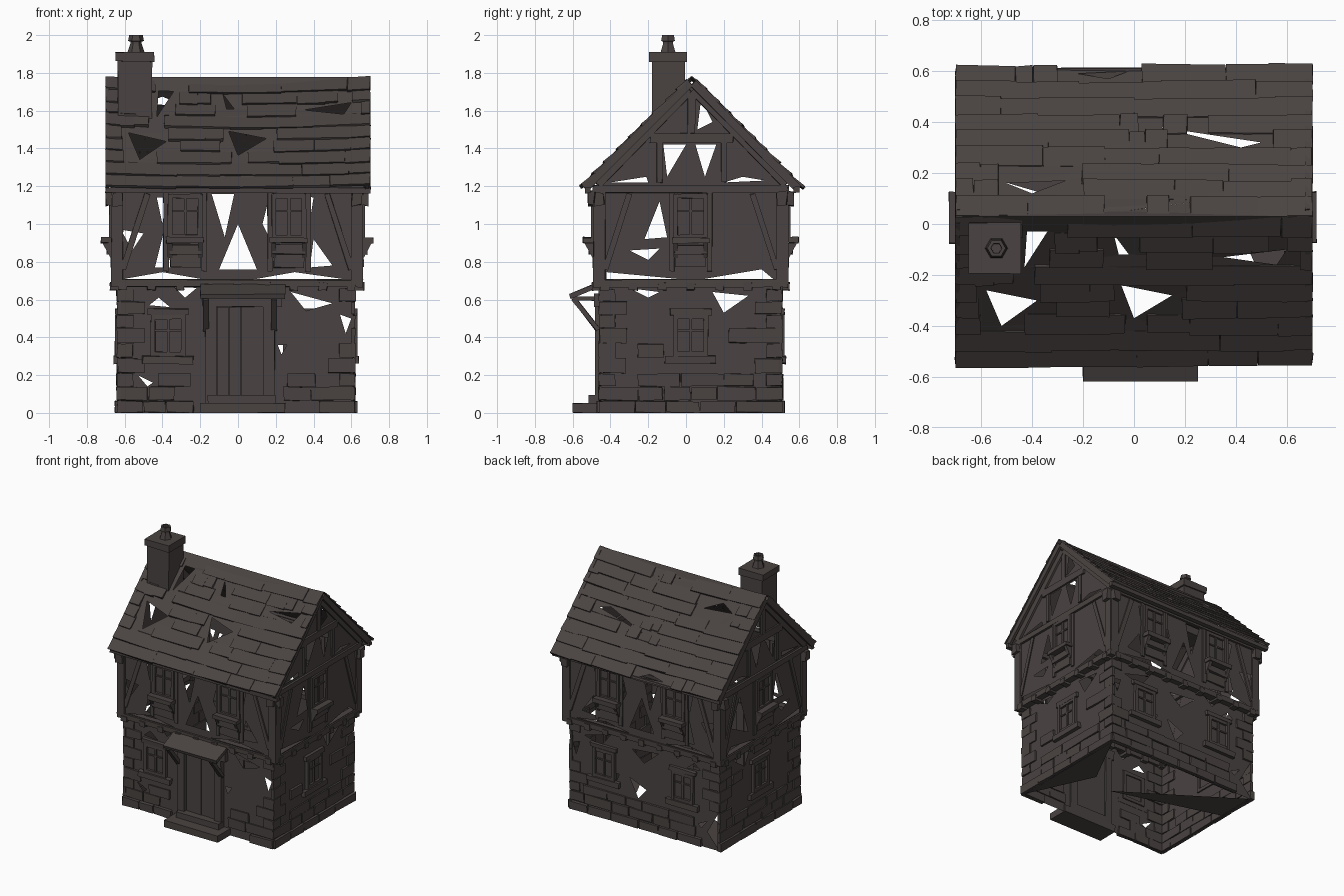
import bpy, bmesh, math, random
from mathutils import Vector, geometry

if "Cube" in bpy.data.objects:
    bpy.data.objects.remove(bpy.data.objects["Cube"])
random.seed(4)
R = random.uniform

mat = bpy.data.materials.new("dark weathered brown")
mat.diffuse_color = (0.068, 0.057, 0.054, 1)
mat.use_nodes = True
mat.node_tree.nodes["Principled BSDF"].inputs["Base Color"].default_value = mat.diffuse_color
parts = {}


def part(name):
    return parts.setdefault(name, bmesh.new())


# ---- surface maps: (u, v, distance outward) -> 3D point
def wall(side, front, back, right, left):
    return {"front": lambda u, v, d: Vector((u, front - d, v)),
            "back": lambda u, v, d: Vector((u, back + d, v)),
            "right": lambda u, v, d: Vector((right + d, u, v)),
            "left": lambda u, v, d: Vector((left - d, u, v))}[side]


def ground(side):
    return wall(side, -.45, .50, .61, -.63)


def upper(side):
    return wall(side, -.48, .53, .65, -.66)


def slope(sgn):
    def f(u, v, d):
        t = (v - .03) * sgn / .59
        sag = .022 * (1 - (u / .7) ** 2) * (1 - t / 2)
        return Vector((u, v + sgn * d * .7, 1.778 - .59 * t - sag + d * .71))
    return f


def world(u, v, d):
    return Vector((u, d, v))


def profile(u, v, d):
    return Vector((d, u, v))


# ---- builders
def hexa(bm, f, quad, d0, d1, jit=0.0):
    vs = [bm.verts.new(f(u + R(-jit, jit), v + R(-jit, jit), d + R(-jit, jit) * .4))
          for d in (d0, d1) for u, v in quad]
    for q in ((0, 1, 2, 3), (7, 6, 5, 4), (0, 4, 5, 1), (1, 5, 6, 2), (2, 6, 7, 3), (3, 7, 4, 0)):
        bm.faces.new([vs[i] for i in q])


def block(bm, f, u0, u1, v0, v1, d0, d1, jit=0.0):
    hexa(bm, f, [(u0, v0), (u1, v0), (u1, v1), (u0, v1)], d0, d1, jit)


def beam(bm, f, a, b, w, d0, d1, jit=.003):
    a, b = Vector(a), Vector(b)
    n = (b - a).normalized().orthogonal() * w / 2
    hexa(bm, f, [a - n, b - n, b + n, a + n], d0, d1, jit)


def panel(bm, f, outline, holes=(), d=0.0):
    loops = [[Vector((u, v, 0)) for u, v in loop] for loop in (outline, *holes)]
    vs = [bm.verts.new(f(p.x, p.y, d)) for loop in loops for p in loop]
    for tri in geometry.tessellate_polygon(loops):
        bm.faces.new([vs[i] for i in tri])


def blocked(holes, u0, u1, v0, v1):
    for h in holes:
        t = [Vector(p) for p in h]
        if any(u0 < p.x < u1 and v0 < p.y < v1 for p in t):
            return True
        for i in range(6):
            for j in range(3):
                p = Vector((u0 + (u1 - u0) * i / 5, v0 + (v1 - v0) * j / 2))
                if geometry.intersect_point_tri_2d(p, *t):
                    return True
    return False


# broken gaps in the weathered surfaces
ground_long = [[(-.47, .57), (-.36, .56), (-.42, .61)], [(-.35, .68), (-.22, .66), (-.28, .61)],
               [(.28, .64), (.36, .54), (.5, .58)], [(.21, .36), (.26, .36), (.23, .31)],
               [(-.53, .2), (-.45, .16), (-.48, .14)], [(.54, .52), (.6, .5), (.57, .42)]]
ground_short = [[(.14, .64), (.33, .62), (.2, .53)], [(-.3, .66), (-.14, .64), (-.2, .61)]]
upper_long = [[(-.62, .97), (-.5, .95), (-.56, .86)], [(-.44, .77), (-.3, .77), (-.39, .97)],
              [(-.43, 1.14), (-.38, 1.14), (-.4, 1.0)], [(-.14, 1.16), (-.02, 1.16), (-.07, .93)],
              [(-.1, .76), (.1, .76), (0, 1.0)], [(.13, 1.0), (.17, 1.16), (.2, .86)],
              [(.35, 1.15), (.4, 1.14), (.37, .95)], [(.4, .92), (.5, .78), (.38, .77)],
              [(-.6, .71), (-.2, .71), (-.4, .745)], [(.1, .71), (.55, .71), (.3, .745)]]
upper_short = [[(-.22, .92), (-.1, .93), (-.14, 1.12)], [(-.3, .86), (-.14, .87), (-.2, .81)],
               [(-.42, .745), (-.05, .71), (-.42, .71)], [(.1, .71), (.46, .71), (.4, .76)]]
gable_holes = [[(-.12, 1.42), (0, 1.42), (-.1, 1.25)], [(.05, 1.42), (.16, 1.42), (.1, 1.25)],
               [(.06, 1.5), (.14, 1.54), (.08, 1.66)], [(-.4, 1.22), (-.2, 1.22), (-.21, 1.25)],
               [(.2, 1.22), (.42, 1.23), (.3, 1.25)]]
roof_front = [[(-.58, -.26), (-.38, -.3), (-.52, -.4)], [(-.05, -.24), (.15, -.28), (0, -.37)],
              [(.35, -.13), (.6, -.1), (.56, -.16)], [(-.43, -.17), (-.34, -.03), (-.42, -.03)],
              [(-.08, -.04), (-.02, -.12), (-.06, -.12)]]
roof_back = [[(.1, .38), (.5, .32), (.42, .3)], [(-.5, .16), (-.27, .17), (-.4, .12)],
             [(-.04, .05), (.22, .085), (.03, .06)], [(-.22, .59), (-.02, .6), (-.1, .57)]]
extra = {("back", 0): [[(-.62, .02), (-.62, .28), (-.53, .12)], [(-.12, .6), (.1, .58), (0, .5)],
                       [(.05, .22), (.12, .36), (-.02, .3)]],
         ("left", 1): [[(.2, .8), (.3, 1.1), (.4, .9)]]}


# ---- windows
def window(f, u, z0, z1, w, planter):
    bm, a, b = part("window_frames"), u - w / 2, u + w / 2
    for s in (a, b):
        block(bm, f, s - .012, s + .012, z0, z1, -.01, .022, .002)
    for z in (z0 + .012, z1 - .012):
        block(bm, f, a, b, z - .012, z + .012, -.01, .02, .002)
    block(bm, f, u - .007, u + .007, z0, z1, 0, .014)
    block(bm, f, a, b, z0 + .6 * (z1 - z0), z0 + .6 * (z1 - z0) + .01, 0, .012)
    panel(part("window_panes"), f, [(a, z0), (b, z0), (b, z1), (a, z1)], d=.004)
    sills = part("window_sills")
    if planter:
        block(sills, f, a - .02, b + .02, z0 - .02, z0 + .01, 0, .066, .004)
        block(sills, f, a - .005, b + .005, z0 - .08, z0 - .03, 0, .035, .004)
        block(sills, f, a, b, z0 - .15, z0 - .08, 0, .015, .004)
        for s in (a, b):
            hexa(sills, lambda p, q, d: f(d, q, p), [(0, z0 - .1), (.015, z0 - .1), (.058, z0 - .02), (0, z0 - .02)],
                 s - .012, s + .012)
    else:
        block(sills, f, a - .055, b + .055, z0 - .04, z0, 0, .03, .004)
        block(sills, f, a - .03, b + .03, z1, z1 + .03, 0, .022, .004)


ground_win = {"front": [-.37], "back": [-.33, .33], "right": [.025], "left": [.025]}
upper_win = {"front": [-.28, .27], "back": [-.28, .27], "right": [.025], "left": [.025]}

for side in ("front", "back", "right", "left"):
    long = side in ("front", "back")
    # ground floor: stone wall, full courses at the bottom, quoins and loose stones above
    f, holes = ground(side), (ground_long if long else ground_short) + extra.get((side, 0), [])
    a, b = (-.63, .61) if long else (-.45, .50)
    panel(part("ground_walls"), f, [(a, 0), (b, 0), (b, .7), (a, .7)], holes)
    stones = part("wall_stones")
    for row, (z0, z1) in enumerate([(0, .065), (.065, .14), (.14, .21), (.21, .29), (.29, .37),
                                    (.37, .45), (.45, .52), (.52, .59), (.59, .66)]):
        u = a - .012
        while u < b:
            w = R(.11, .24)
            e = b + .012 if b - u - w < .08 else u + w
            corner = u < a or e > b
            s0, s1 = u, e
            if corner and row > 1:
                w = .15 if row % 2 else .09
                s0, s1 = (u, u + w) if u < a else (e - w, e)
            clear = not blocked(holes, s0, s1, z0, z1)
            if side == "front":
                clear = clear and not (s0 < .2 and s1 > -.19)
            for c in ground_win[side]:
                clear = clear and not (s0 < c + .12 and s1 > c - .12 and z1 > .25 and z0 < .56)
            if clear and (row < 3 or corner or R(0, 1) < .22):
                out = .022 if row == 0 else R(.008, .015)
                block(stones, f, s0 + .003, s1 - .003, z0 + .002, z1 - .003, -.01, out, .004)
            u = e
    for c in ground_win[side]:
        window(f, c, .3, .52, .16, False)

    # upper floor: plaster panels and timber frame
    f, holes = upper(side), (upper_long if long else upper_short) + extra.get((side, 1), [])
    a, b = (-.66, .65) if long else (-.48, .53)
    panel(part("upper_walls"), f, [(a, .7), (b, .7), (b, 1.2), (a, 1.2)], holes)
    tim = part("timber_frame")
    block(tim, f, a - .01, b + .01, .665, .705, -.05, .012, .004)
    block(tim, f, a - .01, b + .01, 1.165, 1.205, -.02, .015, .004)
    for u in (a + .022, b - .022):
        block(tim, f, u - .03, u + .03, .7, 1.18, -.01, .012, .003)
        block(tim, f, u - .025, u + .025, 1.10, 1.17, 0, .04, .008)
    for c in upper_win[side]:
        window(f, c, .92, 1.16, .16, True)
        for u in (c - .1, c + .1):
            block(tim, f, u - .014, u + .014, .75, 1.18, -.005, .01, .003)
    beam(tim, f, (a + .05, .76), (a + .18, 1.16), .03, 0, .01)
    beam(tim, f, (b - .05, .76), (b - .18, 1.16), .03, 0, .01)
    n = 9 if long else 7
    for i in range(n):  # joist ends under the jetty
        u = a + .05 + (b - a - .1) * i / (n - 1)
        block(part("joist_ends"), f, u - .022, u + .022, .65, .69, -.06, .018, .004)

    # gables with struts and bargeboards
    if not long:
        panel(part("gable_walls"), f, [(-.48, 1.2), (.53, 1.2), (.03, 1.73)], gable_holes)
        g = part("gable_timbers")
        block(g, f, -.19, .25, 1.43, 1.48, -.01, .015, .003)
        for s in (-1, 1):
            beam(g, f, (.03 + s * .01, 1.71), (.03 + s * .5, 1.21), .05, -.01, .014)
            beam(g, f, (.03 + s * .17, 1.22), (.03 + s * .17, 1.45), .03, 0, .01)
            beam(g, f, (.03 + s * .01, 1.75), (.03 + s * .565, 1.19), .045, .022, .042)
        block(g, f, .01, .05, 1.48, 1.7, 0, .012, .003)

# ---- roof: sagging deck with gaps, overlapping uneven boards
for sgn, holes in ((-1, roof_front), (1, roof_back)):
    f = slope(sgn)
    depth = .575 if sgn < 0 else .58
    e = .03 + sgn * depth
    xs = [-.7, -.35, 0, .35, .7]
    bulge = [.004 * (1 - (x / .7) ** 2) * sgn for x in xs]
    panel(part("roof_deck"), f, [(x, .03 - k) for x, k in zip(xs, bulge)]
          + [(x, e + k) for x, k in zip(xs[::-1], bulge)], holes)
    rows = 9
    for r in range(rows):
        v0, v1 = sorted((.03 + sgn * depth * r / rows, .03 + sgn * (depth * (r + 1) / rows + .006)))

        def lifted(u, v, d):
            t = (v - v0) / (v1 - v0)
            return f(u, v, d * (.005 + .011 * (t if sgn > 0 else 1 - t)))
        x = -.7
        while x < .7:
            w = R(.15, .38)
            x1 = .7 if .7 - x - w < .08 else x + w
            if blocked(holes, x, x1, v0, v1) and x1 - x > .12:
                x1 = x + R(.06, .1)
            if not blocked(holes, x, x1, v0, v1):
                tail = R(-.006, .004)
                q0, q1 = (v0 - tail, v1) if sgn < 0 else (v0, v1 + tail)
                block(part("roof_shingles"), lifted, x, x1, q0, q1, 0, 1, .003)
            x = x1
    # eave beams
    block(part("eave_beams"), world, -.7, .7, 1.165, 1.195, e - sgn * .04, e - sgn * .01, .004)

# ---- chimney with cap and pot
bm = part("chimney")
block(bm, world, -.635, -.455, 1.5, 1.87, -.18, -.005, .003)
block(bm, world, -.65, -.445, 1.86, 1.91, -.195, .005, .003)
pot = part("chimney_pot")
rings = []
for rad, z in ((.045, 1.91), (.03, 1.955), (.03, 1.965), (.042, 1.97), (.036, 2.0), (.022, 2.0), (.02, 1.92)):
    rings.append([pot.verts.new((-.54 + rad * math.cos(k * math.pi / 3), -.095 + rad * math.sin(k * math.pi / 3), z))
                  for k in range(6)])
for lo, hi in zip(rings, rings[1:]):
    for k in range(6):
        pot.faces.new((lo[k], lo[k - 1], hi[k - 1], hi[k]))

# ---- door, frame, steps and awning
f = ground("front")
for i in range(4):
    block(part("door_planks"), f, -.11 + i * .0625, -.049 + i * .0625, .09, .56, 0, .008 + .003 * (i % 2))
frame = part("door_frame")
for u in (-.145, .165):
    block(frame, f, u - .03, u + .03, .05, .6, -.01, .032, .003)
block(frame, f, -.19, .23, .56, .63, -.01, .036, .004)
block(part("door_steps"), world, -.2, .25, 0, .05, -.60, -.44, .003)
block(part("door_steps"), world, -.16, .2, .05, .095, -.515, -.44, .003)
aw = part("door_awning")
beam(aw, profile, (-.445, .685), (-.615, .615), .025, -.2, .25)
for x in (-.17, .19):
    beam(aw, profile, (-.595, .605), (-.465, .44), .025, x - .015, x + .015)
    beam(aw, profile, (-.6, .605), (-.45, .605), .02, x - .015, x + .015)

# ---- remains of the floor
flat = lambda u, v, d: Vector((u, v, d))
panel(part("floor"), flat, [(.19, -.04), (-.63, .5), (-.63, .2)], d=.004)
panel(part("floor"), flat, [(.61, -.45), (.61, .5), (.38, .05)], d=.004)

for name, bm in parts.items():
    bmesh.ops.recalc_face_normals(bm, faces=bm.faces)
    for v in bm.verts:
        v.co.z = max(v.co.z, 0)
    me = bpy.data.meshes.new(name)
    bm.to_mesh(me)
    bm.free()
    me.materials.append(mat)
    bpy.context.collection.objects.link(bpy.data.objects.new(name, me))
